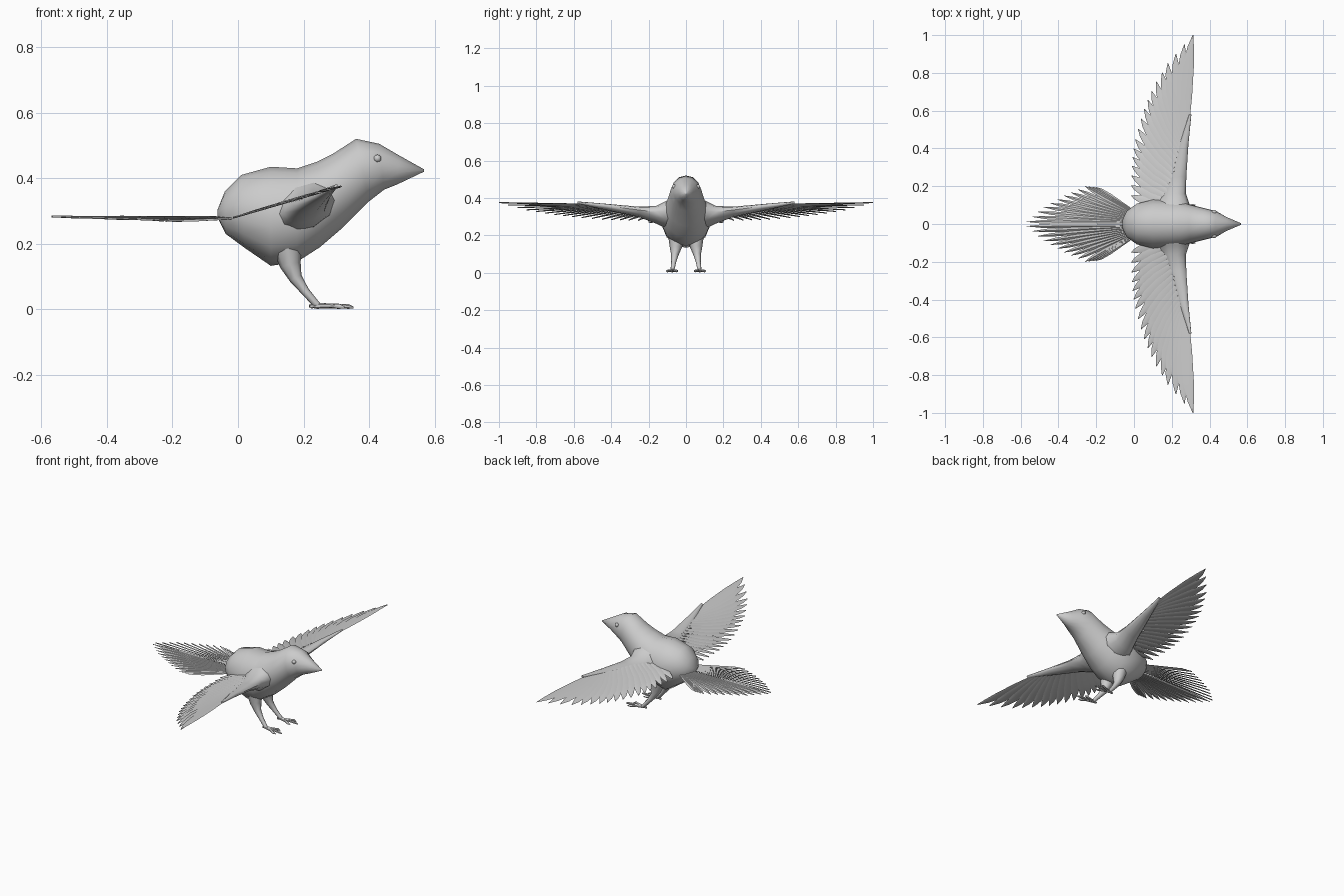
import bpy, bmesh
from math import sin, cos, pi
from mathutils import Vector

cube = bpy.data.objects.get("Cube")
if cube:
    bpy.data.objects.remove(cube)

grey = bpy.data.materials.new("plain_grey")
grey.use_nodes = True
COLOUR = (0.6, 0.6, 0.6, 1)
grey.diffuse_color = COLOUR
grey.node_tree.nodes["Principled BSDF"].inputs["Base Color"].default_value = COLOUR


def loft(bm, rings):
    """Skin a list of equal-sized point rings and cap both ends."""
    loops = [[bm.verts.new(p) for p in ring] for ring in rings]
    n = len(loops[0])
    for a, b in zip(loops, loops[1:]):
        for i in range(n):
            j = (i + 1) % n
            bm.faces.new((a[i], a[j], b[j], b[i]))
    bm.faces.new(loops[0])
    bm.faces.new(loops[-1])


def finish(name, bm, angle):
    bmesh.ops.recalc_face_normals(bm, faces=bm.faces)
    mesh = bpy.data.meshes.new(name)
    bm.to_mesh(mesh)
    bm.free()
    mesh.materials.append(grey)
    obj = bpy.data.objects.new(name, mesh)
    bpy.context.collection.objects.link(obj)
    bpy.ops.object.select_all(action='DESELECT')
    obj.select_set(True)
    bpy.context.view_layer.objects.active = obj
    bpy.ops.object.shade_smooth_by_angle(angle=angle)
    return obj


def oval(center, u, v, n):
    return [center + u * cos(2 * pi * i / n) + v * sin(2 * pi * i / n) for i in range(n)]


def sample(points, t):
    """Point at fraction t along evenly weighted key points."""
    f = t * (len(points) - 1)
    i = min(int(f), len(points) - 2)
    return Vector(points[i]).lerp(Vector(points[i + 1]), f - i)


def tube(bm, path, n=8):
    """Round limb through (x, y, z, radius) stations."""
    pts = [Vector(p[:3]) for p in path]
    rings = []
    for i, p in enumerate(pts):
        d = (pts[min(i + 1, len(pts) - 1)] - pts[max(i - 1, 0)]).normalized()
        u = d.cross(Vector((0, 1, 0))).normalized()
        rings.append(oval(p, u * path[i][3], d.cross(u) * path[i][3], n))
    loft(bm, rings)


def feather(bm, root, tip, lead, trail, normal, tilt, stations):
    """Thin blade with a raised quill; lead and trail are the two vane widths."""
    d = (tip - root).normalized()
    side = (normal.cross(d).normalized() + normal * tilt).normalized()
    up = d.cross(side).normalized() * 0.003
    rings = []
    for t, w in stations:
        c = root.lerp(tip, t)
        rings.append([c + side * lead * w, c + up, c - side * trail * w, c - up])
    loft(bm, rings)


# Body, head and beak: top x, z, bottom x, z, half width
bm = bmesh.new()
rings = []
for tx, tz, bx, bz, w in [
        (-.062, .305, -.062, .28, .02), (-.04, .36, -.037, .23, .07),
        (.01, .41, .02, .188, .11), (.1, .435, .1, .133, .132),
        (.18, .43, .18, .145, .132), (.24, .45, .25, .19, .12),
        (.29, .475, .32, .25, .102), (.36, .52, .4, .33, .083),
        (.43, .505, .445, .365, .068), (.49, .47, .487, .382, .038),
        (.567, .427, .567, .42, .004)]:
    top, bottom = Vector((tx, 0, tz)), Vector((bx, 0, bz))
    rings.append(oval((top + bottom) / 2, (top - bottom) / 2, Vector((0, w, 0)), 14))
loft(bm, rings)
finish("body", bm, 1.2)

WING_TIPS = [(.313, 1), (.185, .86), (.1, .72), (.045, .585), (.002, .43), (-.012, .3), (-.015, .15)]
WING_ROOTS = [(.283, .5), (.25, .4), (.2, .24), (.15, .1)]
TAIL_TIPS = [(-.568, .012), (-.48, .09), (-.37, .15), (-.26, .2), (-.2, .195)]
WING_BLADE = [(0, .5), (.35, 1), (.65, 1), (.88, .55), (1, .06)]
TAIL_BLADE = [(0, .35), (.6, 1), (.85, .8), (1, .08)]
WING_FEATHERS, TAIL_FEATHERS = 18, 13

for s, label in ((1, "left"), (-1, "right")):
    # Wing arm: y, rear x, front x, rear z, front z, half thickness
    bm = bmesh.new()
    rings = []
    for y, x0, x1, z0, z1, h in [
            (.06, .08, .31, .3, .34, .085), (.115, .12, .29, .29, .33, .066),
            (.16, .14, .275, .295, .325, .045), (.25, .175, .277, .315, .335, .026),
            (.42, .235, .288, .345, .357, .016), (.58, .292, .304, .373, .377, .006)]:
        back, front = Vector((x0, s * y, z0)), Vector((x1, s * y, z1))
        rings.append(oval((back + front) / 2, (front - back) / 2, Vector((0, 0, h)), 10))
    loft(bm, rings)
    finish(label + "_wing_arm", bm, 1.0)

    # Flight feathers fanned along the arm, lying in a sloping plane
    bm = bmesh.new()
    slope = Vector((-.29, 0, 1)).normalized()
    for i in range(WING_FEATHERS):
        t = i / (WING_FEATHERS - 1)
        ends = []
        for keys in (WING_ROOTS, WING_TIPS):
            x, y = sample(keys, t)
            ends.append(Vector((x, s * y, .284 + .29 * x)))
        lead, trail = .014 + .004 * t, .046 - .022 * t
        if s > 0:
            lead, trail = trail, lead
        feather(bm, *ends, lead, trail, slope, s * .15, WING_BLADE)
    finish(label + "_wing_feathers", bm, .5)

    # Half of the tail fan, outer feathers tucked slightly lower
    bm = bmesh.new()
    for i in range(TAIL_FEATHERS):
        t = i / (TAIL_FEATHERS - 1)
        x, y = sample(TAIL_TIPS, t)
        root = Vector((-.02, s * (.008 + .075 * t), .281 - .004 * t))
        tip = Vector((x, s * y, .283 - .014 * t))
        feather(bm, root, tip, .012, .012, Vector((0, 0, 1)), s * .3, TAIL_BLADE)
    finish(label + "_tail_feathers", bm, .5)

    # Leg with thigh and shank
    bm = bmesh.new()
    tube(bm, [(.15, s * .05, .19, .045), (.16, s * .055, .135, .032), (.176, s * .06, .095, .02),
              (.205, s * .066, .055, .013), (.237, s * .072, .018, .011), (.25, s * .073, .01, .007)])
    finish(label + "_leg", bm, 1.0)

    # Foot: three front toes and a short heel
    bm = bmesh.new()
    for x, y in ((.352, .077), (.325, .1), (.32, .048), (.22, .07)):
        tube(bm, [(.24, s * .072, .011, .009), ((.24 + x) / 2, s * (.072 + y) / 2, .011, .007),
                  (x - .015 * (x > .24), s * y, .009, .007), (x, s * y, .006, .003)], 6)
    for v in bm.verts:
        v.co.z = max(v.co.z, 0)
    finish(label + "_foot", bm, 1.0)

    # Eye
    bm = bmesh.new()
    bmesh.ops.create_icosphere(bm, subdivisions=2, radius=.012)
    bmesh.ops.translate(bm, verts=bm.verts, vec=(.425, s * .063, .46))
    finish(label + "_eye", bm, 1.0)
